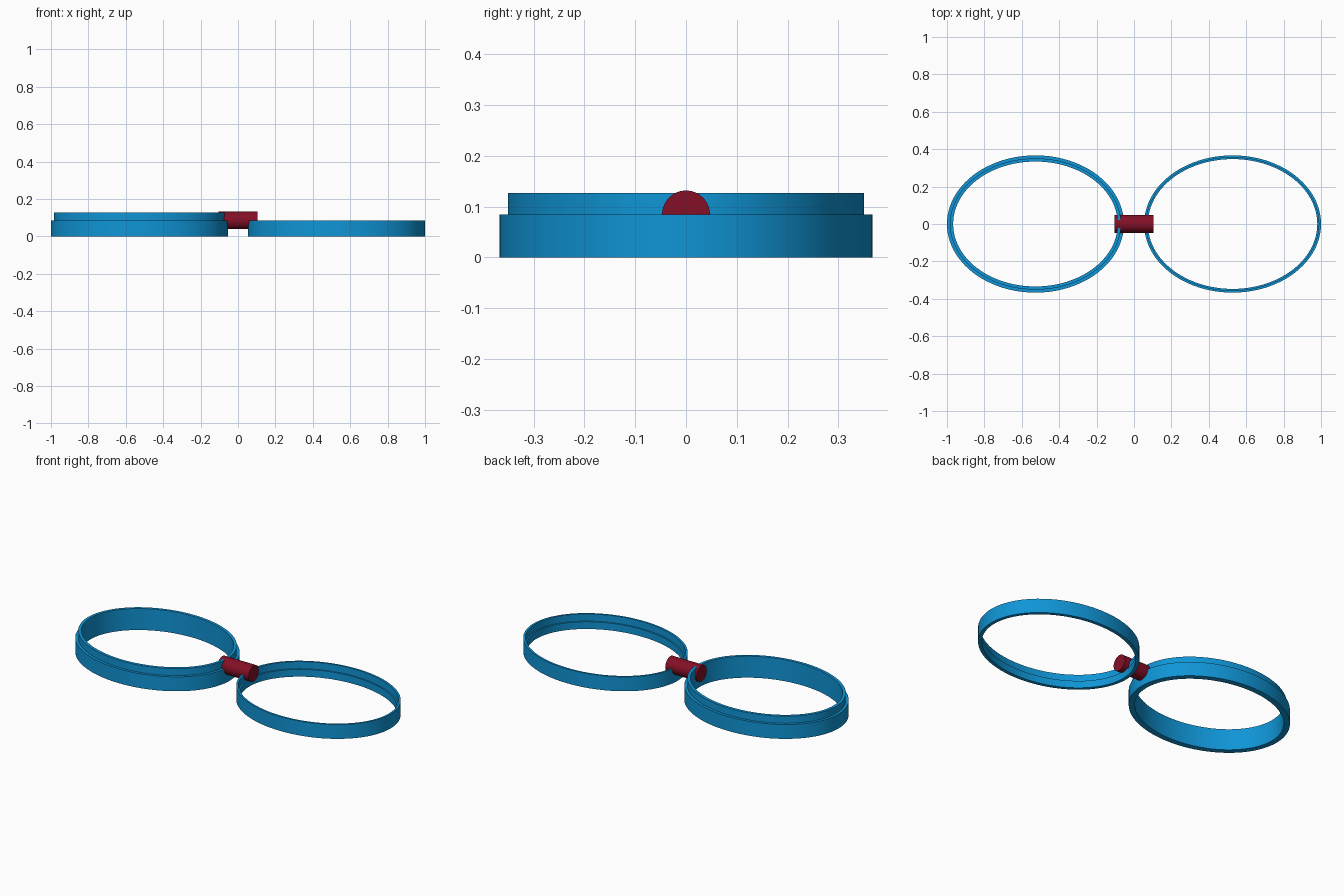
import bpy, bmesh, math

if "Cube" in bpy.data.objects:
    bpy.data.objects.remove(bpy.data.objects["Cube"])

SEGMENTS = 96
SEMI_X, SEMI_Y = 0.473, 0.367   # outer half-axes of both oval rings


def material(name, rgb):
    m = bpy.data.materials.new(name)
    m.diffuse_color = (*rgb, 1)
    m.use_nodes = True
    m.node_tree.nodes["Principled BSDF"].inputs["Base Color"].default_value = m.diffuse_color
    return m


blue = material("blue", (0.005, 0.30, 0.67))
red = material("dark red", (0.23, 0.005, 0.019))


def finish(obj, mat):
    obj.data.materials.append(mat)
    bpy.ops.object.select_all(action='DESELECT')
    obj.select_set(True)
    bpy.context.view_layer.objects.active = obj
    bpy.ops.object.shade_smooth_by_angle(angle=math.radians(30))


def oval_ring(name, x, profile):
    """Sweep a closed (inset, height) profile around an ellipse."""
    bm = bmesh.new()
    loops = []
    for i in range(SEGMENTS):
        a = 2 * math.pi * i / SEGMENTS
        loops.append([bm.verts.new(((SEMI_X - t) * math.cos(a),
                                    (SEMI_Y - t) * math.sin(a), z))
                      for t, z in profile])
    n = len(profile)
    for i, loop in enumerate(loops):
        nxt = loops[(i + 1) % SEGMENTS]
        for j in range(n):
            k = (j + 1) % n
            bm.faces.new((loop[j], nxt[j], nxt[k], loop[k]))
    bmesh.ops.recalc_face_normals(bm, faces=bm.faces)
    mesh = bpy.data.meshes.new(name)
    bm.to_mesh(mesh)
    bm.free()
    obj = bpy.data.objects.new(name, mesh)
    bpy.context.collection.objects.link(obj)
    obj.location.x = x
    finish(obj, blue)


# Base ring with a raised lip set in from the outer wall
oval_ring("base_ring", -0.527, [(0, 0), (0, 0.085), (0.016, 0.085),
                                (0.016, 0.127), (0.033, 0.127), (0.033, 0)])

# Lid ring with an inner ledge that receives the lip
oval_ring("lid_ring", 0.527, [(0, 0), (0, 0.085), (0.012, 0.085),
                              (0.012, 0.043), (0.020, 0.043), (0.020, 0)])

# Hinge pin joining the two rings
bpy.ops.mesh.primitive_cylinder_add(vertices=64, radius=0.047, depth=0.206,
                                    location=(0, 0, 0.085),
                                    rotation=(0, math.pi / 2, 0))
hinge = bpy.context.object
hinge.name = "hinge_pin"
finish(hinge, red)
